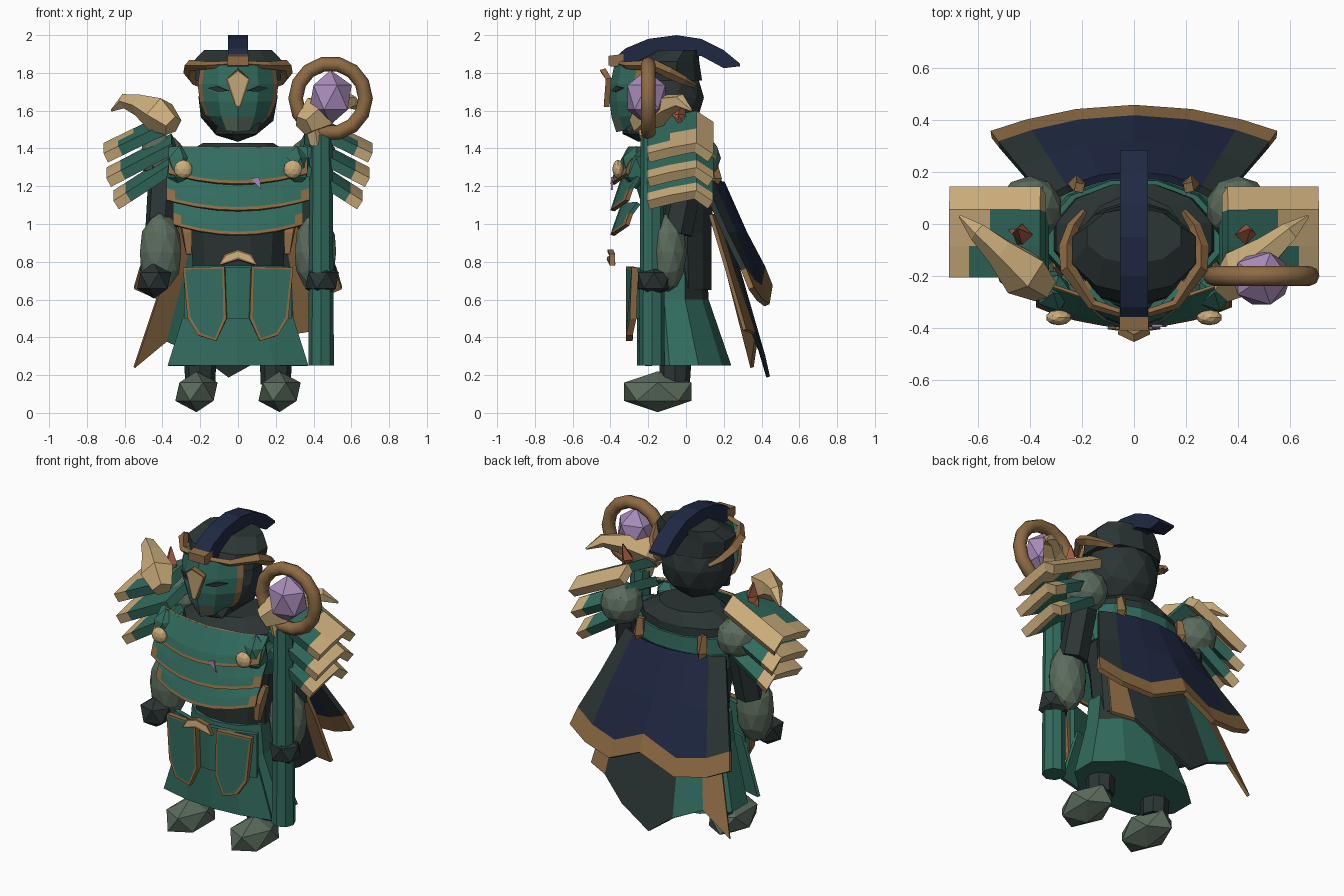
import bpy, bmesh, math
from mathutils import Vector

if "Cube" in bpy.data.objects:
    bpy.data.objects.remove(bpy.data.objects["Cube"])

PALETTE = {
    "green": (0.032, 0.15, 0.113), "charcoal": (0.024, 0.035, 0.035),
    "navy": (0.014, 0.022, 0.056), "bronze": (0.27, 0.147, 0.058),
    "bone": (0.6, 0.42, 0.2), "grey_green": (0.105, 0.15, 0.11),
    "lilac": (0.39, 0.26, 0.48), "rust": (0.35, 0.1, 0.05),
}
MATS = {}
for key, rgb in PALETTE.items():
    m = bpy.data.materials.new(key)
    m.use_nodes = True
    m.diffuse_color = (*rgb, 1)
    bsdf = m.node_tree.nodes["Principled BSDF"]
    bsdf.inputs["Base Color"].default_value = (*rgb, 1)
    bsdf.inputs["Roughness"].default_value = 0.9
    MATS[key] = m


def build(name, verts, faces, colours, thick=0):
    """Mesh object; colours is one name or one per face."""
    if isinstance(colours, str):
        colours = [colours] * len(faces)
    me = bpy.data.meshes.new(name)
    me.from_pydata([tuple(v) for v in verts], [], faces)
    used = list(dict.fromkeys(colours))
    for c in used:
        me.materials.append(MATS[c])
    for p, c in zip(me.polygons, colours):
        p.material_index = used.index(c)
    bm = bmesh.new()
    bm.from_mesh(me)
    bmesh.ops.recalc_face_normals(bm, faces=bm.faces)
    bm.to_mesh(me)
    bm.free()
    ob = bpy.data.objects.new(name, me)
    bpy.context.collection.objects.link(ob)
    if thick:
        mod = ob.modifiers.new("thickness", "SOLIDIFY")
        mod.thickness, mod.offset = thick, 0
    return ob


def sheet(name, rows, colour, thick):
    """Grid of points; colour(row, column) names each face."""
    n = len(rows[0])
    faces, cols = [], []
    for r in range(len(rows) - 1):
        for c in range(n - 1):
            a = r * n + c
            faces.append((a, a + 1, a + n + 1, a + n))
            cols.append(colour(r, c))
    return build(name, [p for row in rows for p in row], faces, cols, thick)


def loft(name, rings, colour):
    """Closed rings joined by quads and capped; colour may be a rule on the face centre."""
    n = len(rings[0])
    verts = [Vector(p) for ring in rings for p in ring]
    faces = [tuple(range(n)), tuple(range(len(verts) - n, len(verts)))]
    for r in range(len(rings) - 1):
        for i in range(n):
            j = (i + 1) % n
            faces.append((r * n + i, r * n + j, (r + 1) * n + j, (r + 1) * n + i))
    if callable(colour):
        colour = [colour(sum((verts[i] for i in f), Vector()) / len(f)) for f in faces]
    return build(name, verts, faces, colour)


def tube(name, path, colour, n=6):
    """Path of (x, y, z, radius)."""
    pts = [Vector(p[:3]) for p in path]
    rings = []
    for i, p in enumerate(path):
        d = pts[min(i + 1, len(pts) - 1)] - pts[max(i - 1, 0)]
        q = d.to_track_quat('Z', 'Y')
        rings.append([pts[i] + q @ Vector((math.cos(k * math.tau / n), math.sin(k * math.tau / n), 0)) * p[3]
                      for k in range(n)])
    return loft(name, rings, colour)


def hoops(name, levels, colour, n=12):
    """Levels of (z, half width, half depth, centre y)."""
    return loft(name, [[(rx * math.cos((k + .5) * math.tau / n), cy + ry * math.sin((k + .5) * math.tau / n), z)
                        for k in range(n)] for z, rx, ry, cy in levels], colour)


def ridge(name, half, profile, colour):
    """Bar across x following points of (y, top z, bottom z)."""
    return loft(name, [[(-half, y, a), (half, y, a), (half, y, b), (-half, y, b)] for y, a, b in profile], colour)


def ball(name, loc, size, colour, sub=1):
    bpy.ops.mesh.primitive_ico_sphere_add(subdivisions=sub, radius=1, location=loc)
    ob = bpy.context.object
    ob.name, ob.scale = name, size
    ob.data.materials.append(MATS[colour])


def plate(name, outline, thick, colour, rim=None, width=0.015):
    """Flat outline with an optional inset rim."""
    ob = build(name, outline, [tuple(range(len(outline)))], colour, thick)
    if rim:
        ob.data.materials.append(MATS[rim])
        bm = bmesh.new()
        bm.from_mesh(ob.data)
        inset = bmesh.ops.inset_region(bm, faces=bm.faces[:], thickness=width, use_boundary=True)
        for f in inset["faces"]:
            f.material_index = 1
        bm.to_mesh(ob.data)
        bm.free()


# Body and skirt
hoops("torso", [(.65, .24, .17, -.03), (.95, .26, .18, -.04), (1.25, .33, .21, -.05),
                (1.36, .31, .21, -.05), (1.43, .19, .15, -.04)], "charcoal")
hoops("back_armour", [(1.1, .31, .2, -.04), (1.22, .36, .23, -.05), (1.31, .345, .225, -.05)], "green")
hoops("skirt", [(.25, .385, .25, -.01), (.6, .27, .18, -.06), (.78, .25, .17, -.06)],
      lambda c: "charcoal" if c.z > .6 and c.y > -.05 else "green", 10)

# Overlapping chest plates with bronze lower rims and corners
T = (-1, -.88, -.6, -.3, 0, .3, .6, .88, 1)
for i, (top, low, w) in enumerate([(1.4, 1.21, .365), (1.25, 1.07, .375), (1.11, .94, .34)]):
    rows = []
    for z, y in ((top, -.3 if i == 0 else -.33), (low + .06, -.37), (low + .016, -.385), (low, -.39)):
        lift = .055 if z < top else 0
        rows.append([(t * w, y + .08 * t * t, z + lift * t * t) for t in T])
    sheet(f"chest_plate_{i + 1}", rows,
          lambda r, c: "bronze" if r == 2 or (c in (0, 7) and r > 0) else "green", .022)
tube("collar_trim", [(t * .36, -.305 + .08 * t * t, 1.4, .009) for t in T[::2]], "bronze", 4)
plate("chest_shard", [(.07, -.392, 1.24), (.11, -.392, 1.25), (.125, -.392, 1.18), (.095, -.392, 1.21)], .009, "lilac")

# Apron, front skirt and buckle
sheet("apron", [[(x, -.27 + x * x * .8, z) for x in (-.28, -.14, 0, .14, .28)] for z in (.77, .5)],
      lambda r, c: "green", .03)
sheet("front_skirt", [[(t * w, y + .06 * t * t, z) for t in (-1, -.5, 0, .5, 1)]
                      for z, w, y in ((.6, .26, -.25), (.25, .37, -.25))], lambda r, c: "green", .02)
plate("buckle", [(-.1, -.39, .78), (0, -.405, .81), (.1, -.39, .78), (.07, -.39, .84),
                 (0, -.4, .865), (-.07, -.39, .84)], .03, "bone", "bronze", .012)

for s, side in ((1, "left"), (-1, "right")):
    plate(f"{side}_hanging_panel", [(s * x, y, z) for x, y, z in
          ((.07, -.3, .775), (.29, -.27, .77), (.265, -.28, .5), (.21, -.3, .41), (.115, -.3, .38), (.06, -.3, .5))],
          .035, "green", "bronze", .016)
    tube(f"{side}_waist_strap", [(s * .26, -.18, .84, .02), (s * .27, -.17, .95, .035), (s * .3, -.15, 1.05, .02)],
         "bronze", 4)
    tube(f"{side}_back_strap", [(s * .21, .145, 1.12, .025), (s * .22, .155, 1.24, .035), (s * .21, .14, 1.34, .025)],
         "bronze", 4)
    ball(f"{side}_chest_stud", (s * .29, -.36, 1.29), (.05, .03, .05), "bone", 2)
    ball(f"{side}_shoulder_knot", (s * .31, -.265, 1.3), (.075, .08, .115), "green")
    # Legs and arms
    tube(f"{side}_leg", [(s * .2, -.06, .15, .08), (s * .2, -.05, .45, .09)], "charcoal", 8)
    ball(f"{side}_boot", (s * .22, -.15, .112), (.125, .21, .108), "grey_green")
    ball(f"{side}_shoulder", (s * .4, .06, 1.35), (.125, .125, .125), "grey_green", 2)
    tube(f"{side}_upper_arm", [(s * .39, .02, 1.3, .085), (s * .41, -.05, .95, .085)], "charcoal")
    ball(f"{side}_forearm", (s * .41, -.095, .85), (.115, .1, .21), "grey_green", 2)
    ball(f"{side}_hand", (s * .445, -.17, .7), (.1, .1, .095), "charcoal")
    # Layered shoulder guards with bone ends
    Y = (-.2, -.08, .05, .13)
    for i, (inner, z0, tip, z1) in enumerate([(.35, 1.53, .7, 1.36), (.34, 1.41, .685, 1.23), (.35, 1.3, .645, 1.11)]):
        rows = []
        for f in (0, .55, .78, 1):
            rows.append([(s * (inner + (tip - inner) * f), y, z0 + (z1 - z0) * f + arch)
                         for y, arch in zip(Y, (-.01, .02, .045, -.01))])
        sheet(f"{side}_shoulder_guard_{i + 1}", rows,
              lambda r, c: "bone" if r == 2 or (i == 0 and (c == 2 or r * c == 1)) else "green", .055)
    # Horn and spike on each guard
    tube(f"{side}_shoulder_horn", [(s * .345, -.25, 1.52, .06), (s * .42, -.19, 1.58, .1), (s * .52, -.1, 1.63, .06),
                                   (s * .6, -.03, 1.65, .04), (s * .67, .03, 1.6, .006)], "bone", 5)
    tube(f"{side}_spike", [(s * .45, -.03, 1.48, .05), (s * .43, -.04, 1.58, .04), (s * .45, -.02, 1.67, .004)],
         "rust", 4)
    # Head details
    tube(f"{side}_headband", [(0, -.36, 1.85, .014), (s * .16, -.31, 1.84, .02), (s * .255, -.17, 1.84, .03),
                              (s * .26, -.09, 1.8, .03), (s * .235, -.01, 1.76, .024), (s * .19, .05, 1.73, .012)],
         "bronze", 4)
    plate(f"{side}_eye", [(s * .05, -.392, 1.705), (s * .11, -.37, 1.73), (s * .16, -.33, 1.72),
                          (s * .1, -.373, 1.7)], .009, "charcoal")

# Head, helmet and mask
ball("head", (0, -.115, 1.67), (.22, .21, .235), "charcoal", 2)
hoops("helmet", [(1.76, .235, .2, -.115), (1.86, .25, .17, -.1), (1.92, .19, .11, -.045)], "charcoal", 10)
F = (-1, -.89, -.5, 0, .5, .89, 1)
sheet("mask", [[(f * w, y + .15 * f * f, z + dz * f * f) for f in F] for z, w, y, dz in
               ((1.84, .19, -.37, 0), (1.74, .205, -.39, 0), (1.65, .195, -.395, 0),
                (1.57, .165, -.385, .01), (1.49, .11, -.36, .04))],
      lambda r, c: "bronze" if c in (0, 5) else "grey_green" if r == 3 and c in (2, 3) else "green", .02)
ball("chin", (0, -.25, 1.51), (.14, .1, .075), "charcoal")
plate("nose_guard", [(0, -.44, 1.82), (.06, -.41, 1.77), (.012, -.42, 1.62), (-.012, -.42, 1.62),
                     (-.06, -.41, 1.77)], .03, "bone", "bronze", .009)
ridge("brow_clasp", .055, [(-.41, 1.89, 1.84), (-.33, 1.9, 1.83)], "bronze")

# Navy crest over the helmet
ridge("crest", .054, [(-.4, 1.86, 1.835), (-.32, 1.93, 1.83), (-.2, 1.98, 1.83), (-.05, 2.0, 1.88),
                      (.08, 1.98, 1.89), (.2, 1.92, 1.825), (.285, 1.85, 1.835)], "navy")

# Upper cape with zigzag bronze hem
C = (-1, -.75, -.4, 0, .4, .75, 1)
ZIG = (.04, -.02, -.05, .05, -.05, -.02, .04)
sheet("upper_cape", [[(t * w, y - .1 * t * t, z + d * k) for t, d in zip(C, ZIG)] for z, w, y, k in
                     ((1.22, .34, .19, 0), (.95, .44, .31, 0), (.72, .52, .405, 1), (.62, .55, .445, 1))],
      lambda r, c: "bronze" if r == 2 else "charcoal" if c in (0, 5) else "navy", .03)
# Lower cape, longer on the right corner
HEM = ((-.55, .35, .24), (-.38, .37, .38), (-.2, .41, .3), (-.05, .435, .19), (.15, .41, .3), (.3, .36, .42), (.43, .31, .44))
sheet("lower_cape", [[(t * .3, .19 - .06 * t * t, 1.05) for t in C],
                     [(t * .38, .28 - .06 * t * t, .75) for t in C], HEM],
      lambda r, c: "bronze" if c in (0, 5) else "green" if c == 1 else "charcoal", .02)

# Staff with ring and crystal
tube("staff", [(.44, -.18, .25, .068), (.44, -.18, 1.47, .06)], "green", 8)
tube("staff_collar", [(.42, -.2, 1.42, .04), (.4, -.2, 1.56, .06)], "bone", 5)
bpy.ops.mesh.primitive_torus_add(major_segments=14, minor_segments=8, major_radius=.185, minor_radius=.039,
                                 location=(.49, -.2, 1.665), rotation=(math.pi / 2, 0, 0))
ring = bpy.context.object
ring.name = "staff_ring"
ring.data.materials.append(MATS["bronze"])
bpy.ops.object.shade_smooth()
ball("staff_crystal", (.49, -.21, 1.67), (.125, .118, .145), "lilac")
